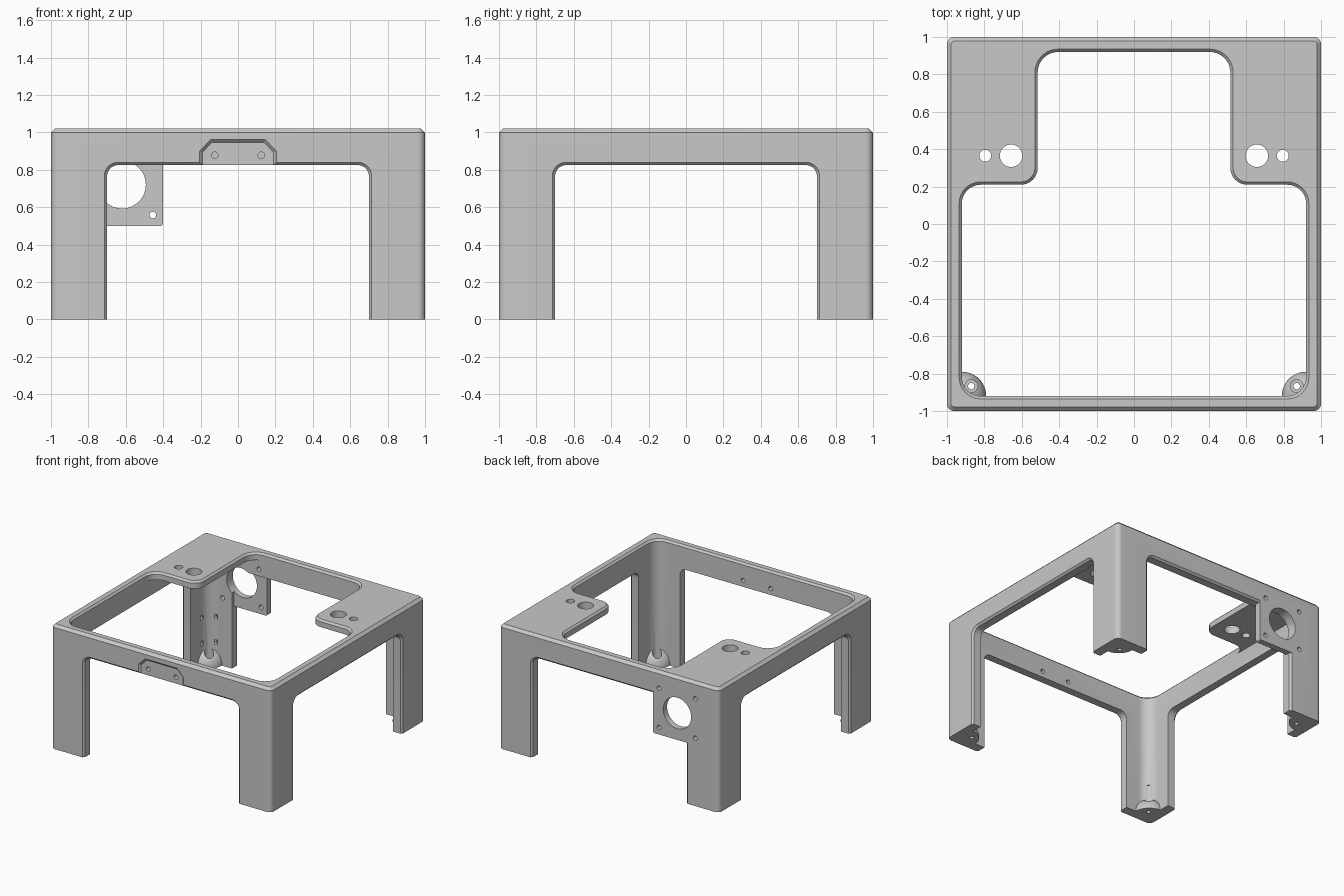
import bpy, bmesh, math
from mathutils import Vector, Matrix

if "Cube" in bpy.data.objects:
    bpy.data.objects.remove(bpy.data.objects["Cube"], do_unlink=True)

HEIGHT, INNER, CHAMFER = 1.02, 0.92, 0.015

grey = bpy.data.materials.new("matte_grey")
grey.use_nodes = True
colour = (0.58, 0.58, 0.58, 1)
grey.diffuse_color = colour
grey.node_tree.nodes["Principled BSDF"].inputs["Base Color"].default_value = colour


def rounded(corners, steps=8):
    """Counter-clockwise outline from (x, y, radius) corners."""
    loop, n = [], len(corners)
    for i, (x, y, r) in enumerate(corners):
        p = Vector((x, y, 0))
        if r == 0:
            loop.append(p)
            continue
        a = (Vector((*corners[i - 1][:2], 0)) - p).normalized()
        b = (Vector((*corners[(i + 1) % n][:2], 0)) - p).normalized()
        half = a.angle(b) / 2
        c = p + (a + b).normalized() * r / math.sin(half)
        t = r / math.tan(half)
        v0, v1 = (p + a * t - c).normalized(), (p + b * t - c).normalized()
        loop += [c + v0.slerp(v1, k / steps).normalized() * r for k in range(steps + 1)]
    return loop


def rectangle(x0, x1, y0, y1, r=0):
    return rounded([(x0, y0, r), (x1, y0, r), (x1, y1, r), (x0, y1, r)])


def circle(x, y, r, n=32):
    return [Vector((x + r * math.cos(k * math.tau / n), y + r * math.sin(k * math.tau / n), 0))
            for k in range(n)]


def offset(loop, d):
    result = []
    for i, p in enumerate(loop):
        e1 = (p - loop[i - 1]).normalized()
        e2 = (loop[(i + 1) % len(loop)] - p).normalized()
        n1, n2 = Vector((e1.y, -e1.x, 0)), Vector((e2.y, -e2.x, 0))
        result.append(p + (n1 + n2) * d / (1 + n1.dot(n2)))
    return result


def finish(name, bm):
    bmesh.ops.recalc_face_normals(bm, faces=bm.faces)
    mesh = bpy.data.meshes.new(name)
    bm.to_mesh(mesh)
    bm.free()
    mesh.materials.append(grey)
    obj = bpy.data.objects.new(name, mesh)
    bpy.context.scene.collection.objects.link(obj)
    return obj


def loft(name, loop, levels, matrix=Matrix()):
    """Solid through the outline at each (height, outward offset)."""
    bm = bmesh.new()
    rings = [[bm.verts.new(matrix @ (p + Vector((0, 0, w)))) for p in offset(loop, d)]
             for w, d in levels]
    for low, high in zip(rings, rings[1:]):
        for i in range(len(low)):
            bm.faces.new((low[i - 1], low[i], high[i], high[i - 1]))
    bm.faces.new(rings[0][::-1])
    bm.faces.new(rings[-1])
    return finish(name, bm)


def wall(degrees):
    """Frame of a wall: outline in its plane, depth pointing outward."""
    return Matrix.Rotation(math.radians(degrees), 4, 'Z') @ Matrix.Rotation(math.pi / 2, 4, 'X')


def combine(target, tool, operation='DIFFERENCE'):
    tool.hide_render = True
    mod = target.modifiers.new("combine", 'BOOLEAN')
    mod.operation, mod.solver, mod.object = operation, 'EXACT', tool
    bpy.context.view_layer.objects.active = target
    bpy.ops.object.modifier_apply(modifier=mod.name)
    bpy.data.objects.remove(tool, do_unlink=True)


# Outer body with a chamfered top rim, hollowed from below
frame = loft("frame", rectangle(-1, 1, -1, 1, 0.04),
             [(0, 0), (HEIGHT - 0.022, 0), (HEIGHT, -0.022)])
combine(frame, loft("cavity", rectangle(-INNER, INNER, -INNER, INNER, 0.1),
                    [(-0.1, 0), (HEIGHT - 0.06, 0)]))

# T-shaped opening in the top, leaving two rear shelves
half = [(INNER, -INNER, 0.1), (INNER, 0.21, 0.1), (0.515, 0.21, 0.09), (0.515, INNER, 0.11)]
opening = rounded(half + [(-x, y, r) for x, y, r in reversed(half)])
combine(frame, loft("top_opening", opening,
                    [(HEIGHT - 0.1, 0), (HEIGHT - CHAMFER, 0), (HEIGHT + 0.01, CHAMFER + 0.01)]))

# Openings between the legs on all four sides
arch = rounded([(-0.7, -0.2, 0), (0.7, -0.2, 0), (0.7, 0.825, 0.06), (-0.7, 0.825, 0.06)])
for degrees in (0, 90, 180, 270):
    combine(frame, loft("side_opening", arch,
                        [(0.75, 0), (1 - CHAMFER, 0), (1.01, CHAMFER + 0.01)], wall(degrees)))

# Fan mounting plate on the back, with its holes
back = wall(180)
combine(frame, loft("fan_plate", rectangle(0.4, 0.85, 0.5, 0.9, 0.015),
                    [(0.95, 0), (1, 0)], back), 'UNION')
fan_x, fan_z = 0.62, 0.72
fan_holes = [circle(fan_x, fan_z, 0.127, 48)]
fan_holes += [circle(fan_x + sx * 0.165, fan_z + sz * 0.162, 0.018, 16)
              for sx in (-1, 1) for sz in (-1, 1)]
for hole in fan_holes:
    combine(frame, loft("fan_hole", hole, [(0.8, 0), (1.1, 0)], back))

# Shallow recess with two screw holes on the front beam
recess = rounded([(-0.205, 0.7, 0), (0.205, 0.7, 0), (0.205, 0.9, 0),
                  (0.145, 0.962, 0), (-0.145, 0.962, 0), (-0.205, 0.9, 0)])
combine(frame, loft("front_recess", recess, [(1 - CHAMFER, -CHAMFER), (1.01, 0.01)], wall(0)))
for x in (-0.125, 0.125):
    combine(frame, loft("front_hole", circle(x, 0.877, 0.018, 16), [(0.8, 0), (1.1, 0)], wall(0)))

# Button holes in the rear shelves
for side in (-1, 1):
    for x, r in ((0.657, 0.06), (0.795, 0.032)):
        combine(frame, loft("shelf_hole", circle(side * x, 0.365, r), [(0.8, 0), (1.1, 0)]))

# Domed screw bosses inside the foot of each leg
for sx in (-1, 1):
    for sy in (-1, 1):
        bm = bmesh.new()
        bmesh.ops.create_uvsphere(bm, u_segments=48, v_segments=24, radius=0.13,
                                  matrix=Matrix.Translation((sx * INNER, sy * INNER, 0)))
        for point, normal in (((0, 0, 0), (0, 0, -1)),
                              ((sx * 0.965, 0, 0), (sx, 0, 0)),
                              ((0, sy * 0.965, 0), (0, sy, 0))):
            cut = bmesh.ops.bisect_plane(bm, geom=bm.verts[:] + bm.edges[:] + bm.faces[:],
                                         plane_co=point, plane_no=normal, clear_outer=True)
            edges = [e for e in cut["geom_cut"] if isinstance(e, bmesh.types.BMEdge)]
            bmesh.ops.holes_fill(bm, edges=edges)
        combine(frame, finish("foot_dome", bm), 'UNION')
        for r, bottom in ((0.035, 0.04), (0.017, -0.1)):
            combine(frame, loft("foot_bore", circle(sx * 0.87, sy * 0.867, r, 24),
                                [(bottom, 0), (0.25, 0)]))

# Small tie slots inside the leg next to the fan
for u in (-0.054, 0.054):
    for z in (0.18, 0.39):
        combine(frame, loft("tie_slot", rectangle(u - 0.01, u + 0.01, z - 0.018, z + 0.018),
                            [(1.1, 0), (1.29, 0)], wall(225)))

# Smooth the rounded parts and keep the edges crisp
bpy.ops.object.select_all(action='DESELECT')
frame.select_set(True)
bpy.context.view_layer.objects.active = frame
bpy.ops.object.shade_smooth_by_angle(angle=math.radians(30))
